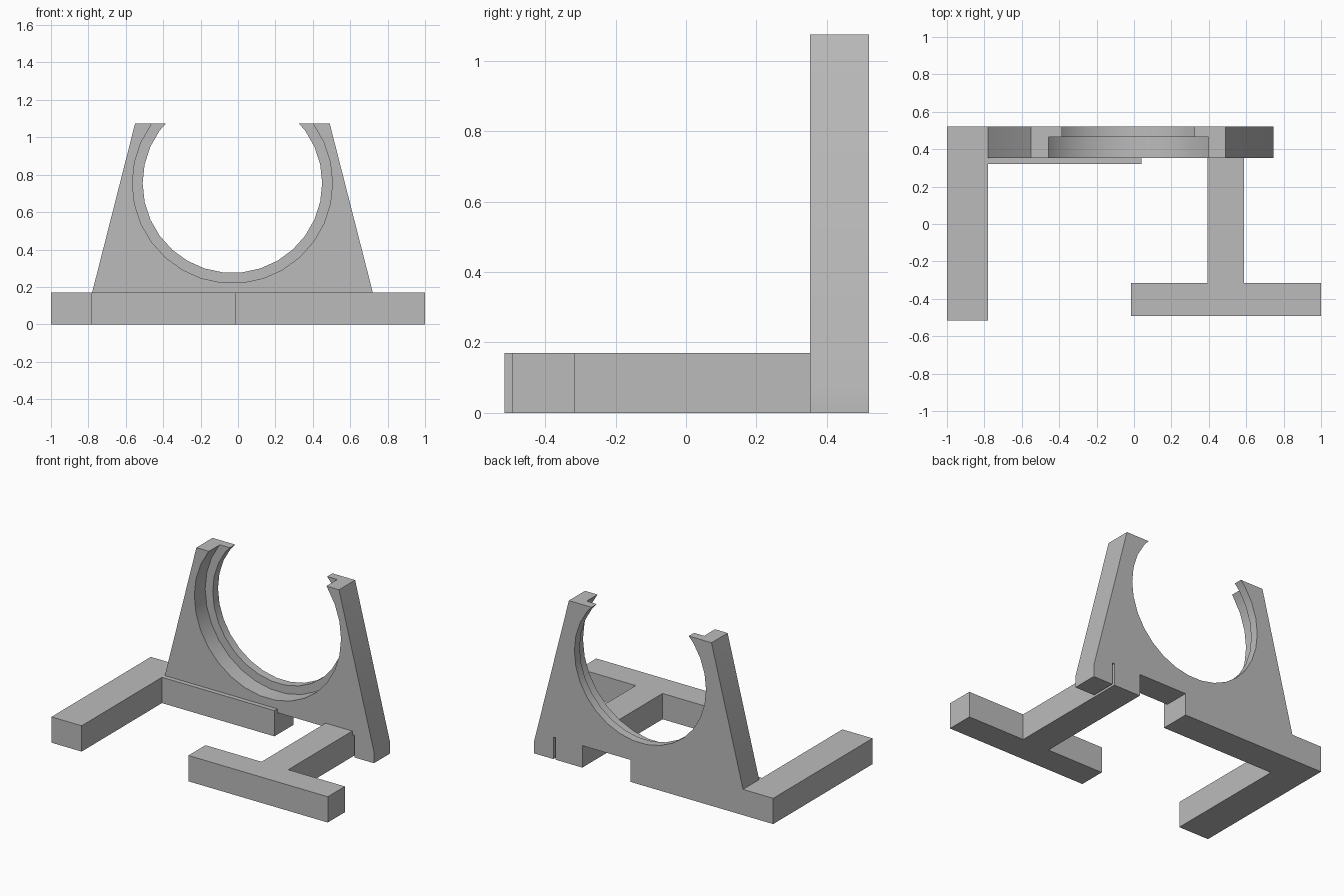
import bpy
import bmesh
from math import radians
from mathutils import Matrix

cube = bpy.data.objects.get("Cube")
if cube:
    bpy.data.objects.remove(cube, do_unlink=True)

grey = bpy.data.materials.new("plain grey")
grey.use_nodes = True
colour = (0.5, 0.5, 0.5, 1)
grey.diffuse_color = colour
grey.node_tree.nodes["Principled BSDF"].inputs["Base Color"].default_value = colour


def finish(name, bm):
    bmesh.ops.recalc_face_normals(bm, faces=bm.faces)
    mesh = bpy.data.meshes.new(name)
    bm.to_mesh(mesh)
    bm.free()
    mesh.materials.append(grey)
    obj = bpy.data.objects.new(name, mesh)
    bpy.context.collection.objects.link(obj)
    return obj


def extrude_y(name, profile, y0, y1):
    """Extrude an (x, z) outline from y0 to y1."""
    bm = bmesh.new()
    face = bm.faces.new([bm.verts.new((x, y0, z)) for x, z in profile])
    out = bmesh.ops.extrude_face_region(bm, geom=[face])
    moved = [v for v in out["geom"] if isinstance(v, bmesh.types.BMVert)]
    bmesh.ops.translate(bm, verts=moved, vec=(0, y1 - y0, 0))
    return finish(name, bm)


def bar(name, x0, x1, y0, y1, height=0.17):
    outline = [(x0, 0), (x1, 0), (x1, height), (x0, height)]
    return extrude_y(name, outline, y0, y1)


def bore(name, radius, y0, y1):
    """Hidden cylinder along y that cuts the ring opening."""
    bm = bmesh.new()
    bmesh.ops.create_cone(bm, cap_ends=True, segments=30, radius1=radius,
                          radius2=radius, depth=y1 - y0)
    # Turn so that a flat facet lies at the bottom
    bm.transform(Matrix.Translation((-0.03, (y0 + y1) / 2, 0.755))
                 @ Matrix.Rotation(radians(90), 4, "X")
                 @ Matrix.Rotation(radians(90), 4, "Z"))
    obj = finish(name, bm)
    obj.hide_render = True
    obj.hide_set(True)
    return obj


# Upright cradle plate, with a notch and a thin slot in its foot
FRONT, BACK, NOTCH = 0.352, 0.52, 0.145
outline = [(-0.78, 0), (0.04, 0), (0.04, NOTCH), (0.392, NOTCH), (0.392, 0),
           (0.587, 0), (0.587, NOTCH), (0.603, NOTCH), (0.603, 0),
           (0.745, 0), (0.745, 0.075), (0.49, 1.075), (-0.55, 1.075),
           (-0.78, 0.17)]
plate = extrude_y("cradle_plate", outline, FRONT, BACK)

# Stepped round opening: wide in front, narrow behind
cutters = [bore("wide_bore_cutter", 0.535, 0.2, 0.465),
           bore("narrow_bore_cutter", 0.48, 0.3, 0.7)]
for cutter in cutters:
    mod = plate.modifiers.new(cutter.name, "BOOLEAN")
    mod.operation = "DIFFERENCE"
    mod.solver = "EXACT"
    mod.object = cutter

# Bake the cuts, remove the cutters and smooth the bore walls
bpy.context.view_layer.update()
graph = bpy.context.evaluated_depsgraph_get()
cut_mesh = bpy.data.meshes.new_from_object(plate.evaluated_get(graph))
plate.modifiers.clear()
plate.data = cut_mesh
for cutter in cutters:
    bpy.data.objects.remove(cutter, do_unlink=True)
bpy.ops.object.select_all(action="DESELECT")
plate.select_set(True)
bpy.context.view_layer.objects.active = plate
bpy.ops.object.shade_smooth_by_angle(angle=radians(30))

# Right arm and the low ledge along the plate
bar("right_arm", -1, -0.78, -0.515, BACK)
bar("front_ledge", -0.78, 0.04, 0.322, FRONT)

# T-shaped left foot
bar("left_stem", 0.392, 0.587, -0.315, FRONT)
bar("left_crossbar", -0.017, 1, -0.493, -0.315)
